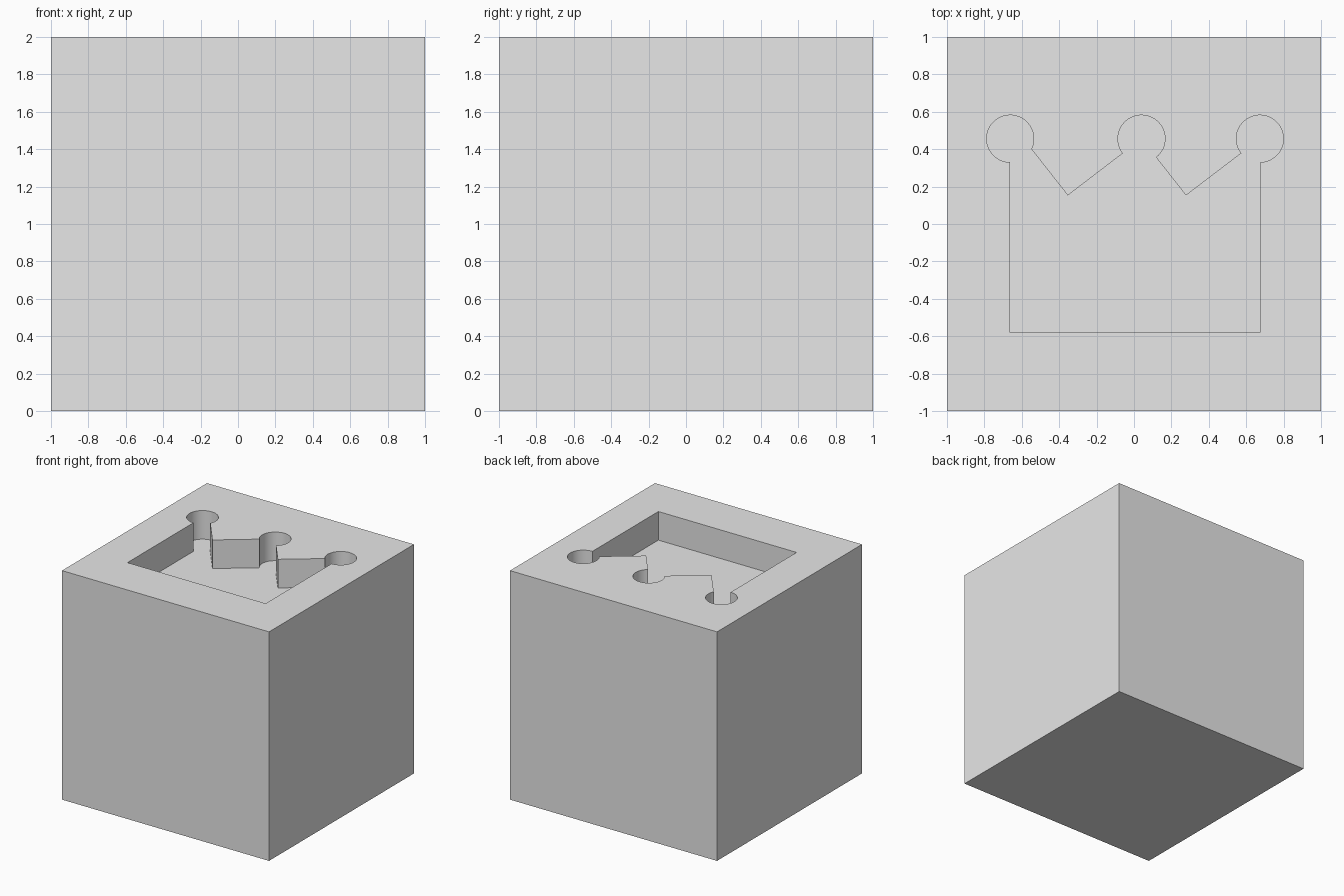
import bpy
import bmesh
from math import radians, cos, sin
from mathutils import Vector

default = bpy.data.objects.get("Cube")
if default:
    bpy.data.objects.remove(default, do_unlink=True)

SIZE = 2.0       # edge of the block
DEPTH = 0.25     # depth of the crown recess
BALL_R = 0.126   # radius of the crown tips
BALL_Y = 0.456

# Single plain grey
grey = bpy.data.materials.new("plain_grey")
grey.use_nodes = True
grey.diffuse_color = (0.8, 0.8, 0.8, 1)
grey.node_tree.nodes["Principled BSDF"].inputs["Base Color"].default_value = (0.8, 0.8, 0.8, 1)


def add_object(name, bm):
    bmesh.ops.recalc_face_normals(bm, faces=bm.faces)
    mesh = bpy.data.meshes.new(name)
    bm.to_mesh(mesh)
    bm.free()
    mesh.materials.append(grey)
    obj = bpy.data.objects.new(name, mesh)
    bpy.context.scene.collection.objects.link(obj)
    return obj


def tip(x, start, end, steps=40):
    """Round crown tip: an arc from start to end, in degrees."""
    angles = [radians(start + (end - start) * i / steps) for i in range(steps + 1)]
    return [(x + BALL_R * cos(a), BALL_Y + BALL_R * sin(a)) for a in angles]


# Solid block
bm = bmesh.new()
bmesh.ops.create_cube(bm, size=SIZE)
bmesh.ops.translate(bm, verts=bm.verts, vec=(0, 0, SIZE / 2))
block = add_object("block_with_crown_recess", bm)

# Crown outline, counter-clockwise from the front left corner
outline = [(-0.662, -0.58), (0.673, -0.58)]
outline += tip(0.673, -90, 218)
outline += [(0.278, 0.153)]
outline += tip(0.04, -52, 218)
outline += [(-0.354, 0.153)]
outline += tip(-0.662, -26, 270)

# Crown cutter, extruded up through the top of the block
bm = bmesh.new()
base = bm.faces.new([bm.verts.new((x, y, SIZE - DEPTH)) for x, y in outline])
top = bmesh.ops.extrude_face_region(bm, geom=[base], use_keep_orig=True)
raised = [v for v in top["geom"] if isinstance(v, bmesh.types.BMVert)]
bmesh.ops.translate(bm, verts=raised, vec=Vector((0, 0, 2 * DEPTH)))
cutter = add_object("crown_cutter", bm)
cutter.hide_render = True

# Cut the recess and drop the cutter
cut = block.modifiers.new("crown_recess", 'BOOLEAN')
cut.operation = 'DIFFERENCE'
cut.solver = 'EXACT'
cut.object = cutter
bpy.ops.object.select_all(action='DESELECT')
block.select_set(True)
bpy.context.view_layer.objects.active = block
bpy.ops.object.modifier_apply(modifier=cut.name)
bpy.data.objects.remove(cutter, do_unlink=True)

# Smooth round walls, sharp corners
bpy.ops.object.shade_smooth_by_angle(angle=radians(30))
